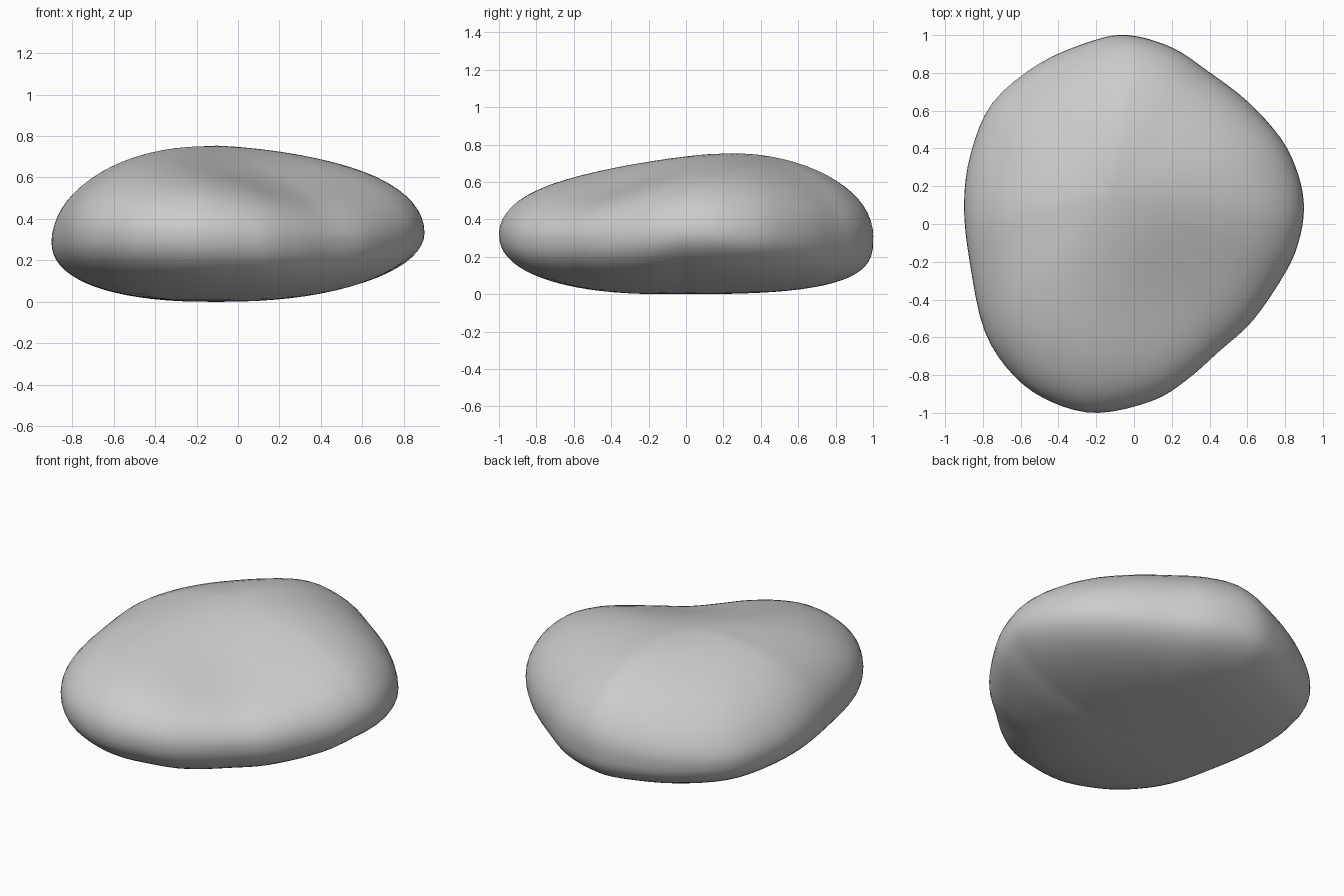
import bpy, bmesh, math
from mathutils import Vector

cube = bpy.data.objects.get("Cube")
if cube:
    bpy.data.objects.remove(cube, do_unlink=True)

# Widest outline of the stone, counter-clockwise from the right
OUTLINE = [Vector(p) for p in (
    (.9, .08), (.87, .26), (.78, .45), (.6, .65), (.39, .81), (.2, .935),
    (-.03, 1), (-.22, .97), (-.5, .85), (-.75, .64), (-.865, .37),
    (-.9, .1), (-.87, -.2), (-.79, -.57), (-.63, -.81), (-.43, -.945),
    (-.19, -1), (.1, -.935), (.28, -.825), (.45, -.675), (.63, -.51),
    (.8, -.26), (.87, -.1))]
STEPS = 4       # subdivisions of each outline span
RINGS = 18      # rings on each of the two halves
TOP = Vector((-.11, .15, .767))
BOTTOM = Vector((-.1, -.1, 0))


def smooth_loop(points, steps):
    """Closed smooth curve through the points."""
    loop, n = [], len(points)
    for i in range(n):
        a, b, c, d = (points[(i + k) % n] for k in (-1, 0, 1, 2))
        for s in range(steps):
            t = s / steps
            loop.append(b + (c - a) * (t / 2)
                        + (2 * a - 5 * b + 4 * c - d) * (t * t / 2)
                        + (3 * b - a - 3 * c + d) * (t ** 3 / 2))
    return loop


def corners(x, y):
    """Weights of the four corners: front right, back left, back right, front left."""
    same, opposite = max(x * y, 0), max(-x * y, 0)
    return (opposite if x > 0 else 0, opposite if x < 0 else 0,
            same if x > 0 else 0, same if x < 0 else 0)


def rim_height(x, y):
    """The rim rises to the front left and sags at the other corners."""
    front_right, back_left, back_right, front_left = corners(x, y)
    return (.318 + .022 * x - .1 * front_right - .07 * back_left
            - .06 * back_right + .06 * front_left)


def hollow(x, y):
    """Depth of the wide shallow valley running to the front right edge."""
    dx, dy = x - .25, y + .46
    along, across = (dx - dy) / 1.414, (dx + dy) / 1.414
    return .13 * math.exp(-(along / .5) ** 2 - (across / .5) ** 2)


def top_power(edge):
    """The dome slopes off more evenly at the back left."""
    return 2.05 - .65 * corners(edge.x, edge.y)[1] - .1 * max(-edge.x, 0)


def bottom_power(edge):
    """Fuller underside at the back and front right, thinner at the right."""
    return (2.3 + .9 * max(edge.y, 0) ** 2 - .3 * max(edge.x, 0)
            + .9 * corners(edge.x, edge.y)[0])


rim = [Vector((p.x, p.y, rim_height(p.x, p.y))) for p in smooth_loop(OUTLINE, STEPS)]


def ring_points(pole, angle, power_at, depth):
    """One ring between a pole (angle 0) and the rim (right angle)."""
    for edge in rim:
        power = power_at(edge)
        spread = math.sin(angle) ** (2 / power)
        height = max(math.cos(angle), 0) ** (2 / power)
        x = pole.x + (edge.x - pole.x) * spread
        y = pole.y + (edge.y - pole.y) * spread
        z = edge.z + (pole.z - edge.z) * height
        yield x, y, z - depth * hollow(x, y) * height ** .7


# Stone body: domed upper half and flatter lower half sharing one rim
bm = bmesh.new()
rings = []
for i in range(1, RINGS + 1):
    rings.append([bm.verts.new(p) for p in
                  ring_points(TOP, i / RINGS * math.pi / 2, top_power, 1)])
for i in range(RINGS - 1, 0, -1):
    rings.append([bm.verts.new(p) for p in
                  ring_points(BOTTOM, i / RINGS * math.pi / 2, bottom_power, 0)])
top_pole = bm.verts.new(TOP - Vector((0, 0, hollow(TOP.x, TOP.y))))
bottom_pole = bm.verts.new(BOTTOM)
count = len(rim)
for j in range(count):
    k = (j + 1) % count
    for upper, lower in zip(rings, rings[1:]):
        bm.faces.new((upper[j], lower[j], lower[k], upper[k]))
    bm.faces.new((top_pole, rings[0][j], rings[0][k]))
    bm.faces.new((bottom_pole, rings[-1][k], rings[-1][j]))
bmesh.ops.recalc_face_normals(bm, faces=bm.faces)
for face in bm.faces:
    face.smooth = True
mesh = bpy.data.meshes.new("stone")
bm.to_mesh(mesh)
bm.free()
stone = bpy.data.objects.new("stone", mesh)
bpy.context.collection.objects.link(stone)

# Plain grey stone colour
grey = bpy.data.materials.new("stone_grey")
grey.use_nodes = True
colour = (.6, .6, .6, 1)
grey.diffuse_color = colour
grey.node_tree.nodes["Principled BSDF"].inputs["Base Color"].default_value = colour
mesh.materials.append(grey)
